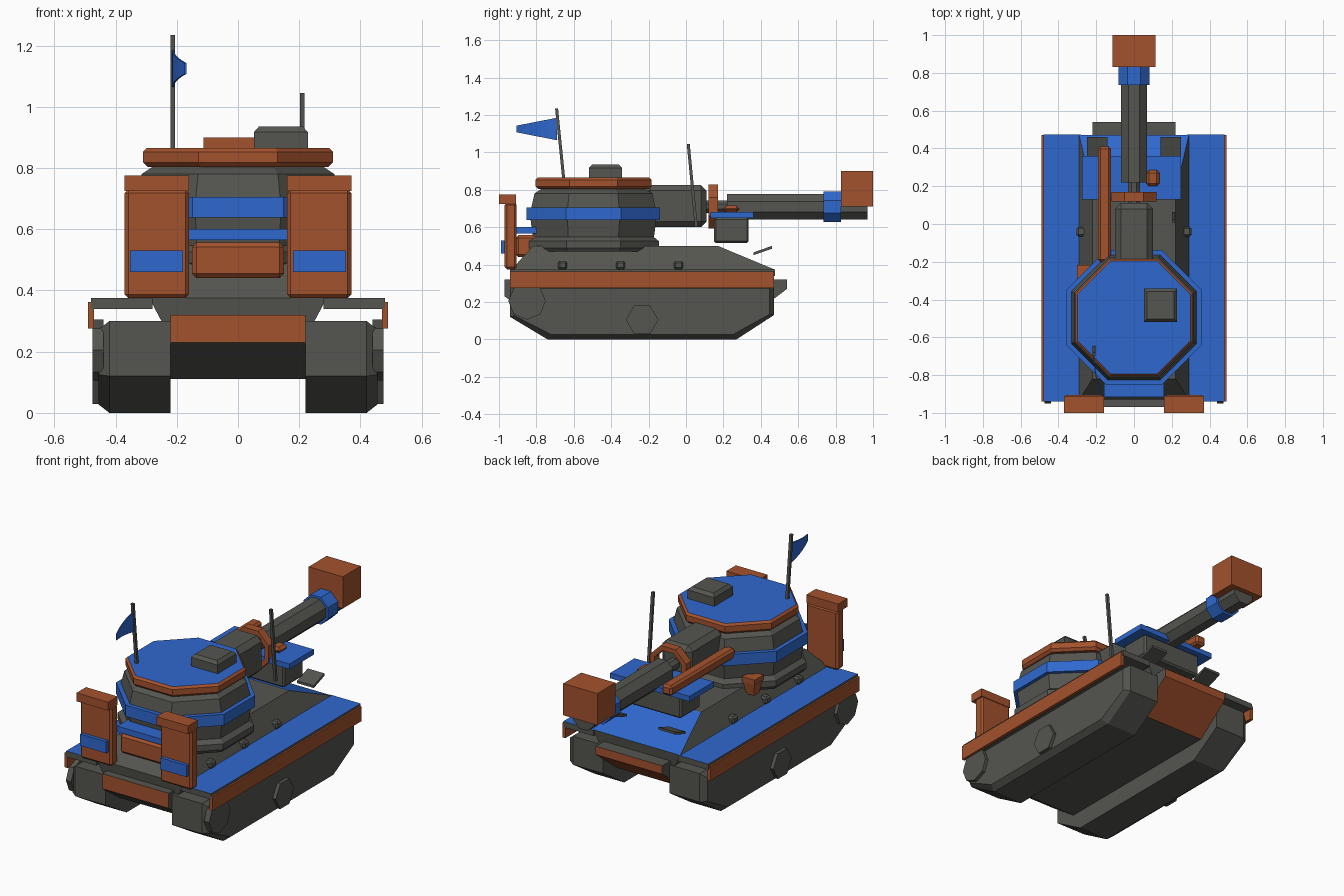
import bpy, bmesh
from math import sin, cos, pi
from mathutils import Vector

cube = bpy.data.objects.get("Cube")
if cube:
    bpy.data.objects.remove(cube)


def material(name, rgb):
    m = bpy.data.materials.new(name)
    m.use_nodes = True
    m.diffuse_color = (*rgb, 1)
    m.node_tree.nodes["Principled BSDF"].inputs["Base Color"].default_value = (*rgb, 1)
    return m


GREY = material("dark grey", (0.09, 0.09, 0.08))
ORANGE = material("rust orange", (0.37, 0.085, 0.026))
BLUE = material("bright blue", (0.028, 0.14, 0.62))


def finish(name, bm, mats, rule=None):
    bmesh.ops.recalc_face_normals(bm, faces=bm.faces)
    bm.normal_update()
    if rule:
        for f in bm.faces:
            f.material_index = int(rule(f.normal, f.calc_center_median()))
    me = bpy.data.meshes.new(name)
    bm.to_mesh(me)
    bm.free()
    for m in mats:
        me.materials.append(m)
    ob = bpy.data.objects.new(name, me)
    bpy.context.collection.objects.link(ob)
    return ob


def loft(name, rings, mats, rule=None, close=False):
    """Skin a sequence of equal-length point loops; cap the ends unless closed."""
    bm = bmesh.new()
    vs = [[bm.verts.new(p) for p in r] for r in rings]
    n = len(vs[0])
    pairs = list(zip(vs, vs[1:])) + ([(vs[-1], vs[0])] if close else [])
    for a, b in pairs:
        for i in range(n):
            j = (i + 1) % n
            bm.faces.new((a[i], a[j], b[j], b[i]))
    if not close:
        bm.faces.new(vs[0])
        bm.faces.new(vs[-1])
    return finish(name, bm, mats, rule)


def box(name, x, y, z, mats, bevel=0, rule=None):
    bm = bmesh.new()
    bmesh.ops.create_cube(bm, size=1)
    for v in bm.verts:
        v.co = [r[0] + (c + 0.5) * (r[1] - r[0]) for c, r in zip(v.co, (x, y, z))]
    if bevel:
        bmesh.ops.bevel(bm, geom=bm.edges[:], offset=bevel, segments=1, affect='EDGES')
    return finish(name, bm, mats, rule)


def rect(hw, y0, y1, z):
    return [(-hw, y0, z), (hw, y0, z), (hw, y1, z), (-hw, y1, z)]


def octagon(apothem, z, cy=-0.495):
    r = apothem / cos(pi / 8)
    return [(r * cos(a), cy + r * sin(a), z) for a in [(k + 0.5) * pi / 4 for k in range(8)]]


def circle_y(r, y, z, n=8, cx=0):
    return [(cx + r * cos(a), y, z + r * sin(a)) for a in [(k + 0.5) * 2 * pi / n for k in range(n)]]


def circle_x(r, x, y, z, n):
    return [(x, y + r * cos(a), z + r * sin(a)) for a in [k * 2 * pi / n for k in range(n)]]


def rod(name, a, b, t, mat):
    h = t / 2
    ring = [(-h, -h), (h, -h), (h, h), (-h, h)]
    return loft(name, [[(p[0] + u, p[1] + v, p[2]) for u, v in ring] for p in (a, b)], [mat])


# Lower hull: bow and stern plates are painted
hull = [(-0.97, 0.32), (-0.97, 0.23), (-0.8, 0.11), (0.33, 0.11), (0.54, 0.27), (0.54, 0.32)]
loft("lower_hull", [[(x, y, z) for y, z in hull] for x in (-0.22, 0.22)], [GREY, ORANGE],
     lambda n, c: n.y < -0.95 or (n.y > 0.3))

# Upper hull with blue sloping deck
loft("upper_hull", [rect(0.25, -0.92, 0.46, 0.3), rect(0.29, -0.93, 0.47, 0.375),
                    rect(0.22, -0.82, 0.17, 0.5)], [GREY, BLUE],
     lambda n, c: n.y > 0.2 and n.z > 0.3)

# Running gear, fenders and skirts on both sides
track = [(-0.94, 0.3), (-0.94, 0.12), (-0.74, 0), (0.27, 0), (0.47, 0.13), (0.47, 0.3)]
for side, s in (("left", 1), ("right", -1)):
    inset = [(-0.235 + (y + 0.235) * 0.965, 0.15 + (z - 0.15) * 0.82) for y, z in track]
    loft(side + "_track", [[(s * 0.22, y, z) for y, z in track],
                           [(s * 0.42, y, z) for y, z in track],
                           [(s * 0.455, y, z) for y, z in inset]], [GREY])
    loft(side + "_road_wheel", [circle_x(0.087, s * x, -0.235, 0.105, 6) for x in (0.44, 0.475)], [GREY])
    loft(side + "_drive_wheel", [circle_x(0.1, s * x, -0.85, 0.205, 8) for x in (0.44, 0.475)], [GREY])
    xs = sorted((s * 0.28, s * 0.48))
    box(side + "_fender", xs, (-0.94, 0.475), (0.34, 0.375), [GREY, BLUE], 0, lambda n, c: n.z > 0.9)
    xs = sorted((s * 0.47, s * 0.49))
    box(side + "_skirt", xs, (-0.94, 0.47), (0.275, 0.362), [ORANGE])
    for i, y in enumerate((-0.66, -0.35, -0.04)):
        xs = sorted((s * 0.25, s * 0.305))
        box(f"{side}_hull_bolt_{i}", xs, (y - 0.025, y + 0.025), (0.375, 0.418), [GREY], 0.01)

    # Tall front stowage locker with cap and blue plate
    xs = sorted((s * 0.16, s * 0.37))
    box(side + "_locker", xs, (-0.97, -0.905), (0.375, 0.73), [ORANGE], 0.012)
    box(side + "_locker_cap", xs, (-1.0, -0.91), (0.725, 0.775), [ORANGE])
    xs = sorted((s * 0.18, s * 0.352))
    box(side + "_locker_plate", xs, (-0.99, -0.965), (0.46, 0.53), [BLUE])

    # Tilted deck flap
    a, b = s * 0.14, s * 0.25
    loft(side + "_deck_flap", [[(x, 0.36, 0.45), (x, 0.46, 0.485), (x, 0.46, 0.5), (x, 0.36, 0.465)]
                               for x in (a, b)], [GREY])

# Front centre stowage
box("front_bin", (-0.15, 0.15), (-0.91, -0.78), (0.44, 0.557), [ORANGE], 0.015)
box("front_shelf", (-0.16, 0.16), (-0.915, -0.8), (0.565, 0.6), [BLUE])

# Turret
loft("turret_ring", [octagon(0.335, 0.47), octagon(0.35, 0.49), octagon(0.35, 0.525), octagon(0.32, 0.55)], [GREY])
loft("turret_body", [octagon(0.323, 0.54), octagon(0.34, 0.67), octagon(0.315, 0.78),
                     octagon(0.27, 0.81)], [GREY])
loft("turret_band", [octagon(0.357, 0.638), octagon(0.357, 0.705)], [BLUE])
loft("turret_roof", [octagon(0.295, 0.803), octagon(0.31, 0.818), octagon(0.31, 0.853),
                     octagon(0.298, 0.865)], [ORANGE, BLUE], lambda n, c: n.z > 0.95)
loft("roof_hatch", [[(0.14 + u * h, -0.43 + v * h, z) for u, v in ((-1, -1), (1, -1), (1, 1), (-1, 1))]
                    for h, z in ((0.088, 0.86), (0.088, 0.917), (0.072, 0.935))], [GREY])
loft("turret_bucket", [[(-0.26 + u * h, -0.26 + v * h, z) for u, v in ((-1, -1), (1, -1), (1, 1), (-1, 1))]
                       for h, z in ((0.025, 0.46), (0.038, 0.535), (0.042, 0.535), (0.042, 0.565))], [ORANGE])

# Gun
box("gun_mantlet", (-0.1, 0.1), (-0.22, 0.11), (0.6, 0.825), [GREY], 0.03)
loft("barrel_core", [circle_y(0.035, y, 0.71) for y in (0.08, 0.25)], [GREY])
loft("gun_barrel", [circle_y(0.074, y, 0.71) for y in (0.22, 0.97)], [GREY])
loft("barrel_band", [circle_y(0.088, y, 0.71) for y in (0.735, 0.83)], [BLUE])
box("muzzle_box", (-0.113, 0.113), (0.83, 1.0), (0.71, 0.9), [ORANGE])
loft("barrel_clamp", [circle_y(r, y, 0.71) for r, y in ((0.128, 0.12), (0.128, 0.17), (0.098, 0.17), (0.098, 0.12))],
     [ORANGE], None, True)
box("cleaning_tube", (-0.19, -0.122), (-0.2, 0.41), (0.675, 0.735), [ORANGE], 0.012)

# Rear equipment box with blue lid
box("rear_box", (-0.2, 0.2), (0.15, 0.335), (0.515, 0.65), [GREY], 0.01)
box("rear_box_lid", (-0.275, 0.25), (0.13, 0.36), (0.65, 0.682), [BLUE])
box("lid_latch", (0.065, 0.135), (0.2, 0.285), (0.68, 0.715), [ORANGE], 0.015)

# Antennas and pennant
rod("flag_pole", (-0.213, -0.652, 0.84), (-0.213, -0.692, 1.235), 0.016, GREY)
rod("antenna", (0.21, 0.055, 0.6), (0.21, 0.012, 1.045), 0.016, GREY)
rings = []
for i in range(6):
    t = i / 5
    x, y, h = -0.212 + 0.04 * t * t, -0.69 - 0.215 * t, 0.06 - 0.042 * t
    rings.append([(x - 0.003, y, 1.125 - h), (x + 0.003, y, 1.125 - h),
                  (x + 0.003, y, 1.125 + h), (x - 0.003, y, 1.125 + h)])
loft("pennant", rings, [BLUE])
